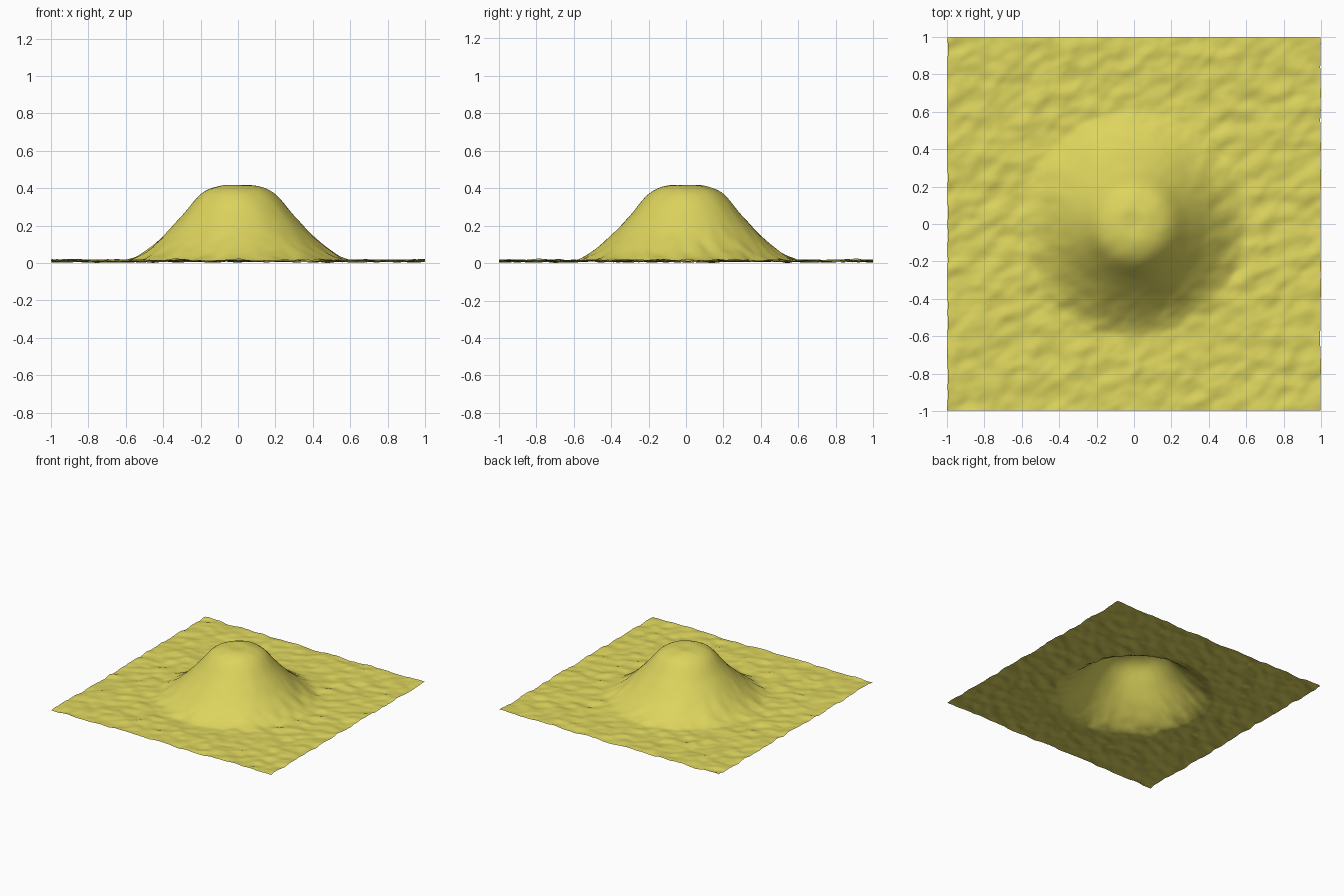
import bpy, bmesh, math
from mathutils import Vector, noise

if "Cube" in bpy.data.objects:
    bpy.data.objects.remove(bpy.data.objects["Cube"])

# Hill profile: height at every 0.1 of radius
PROFILE = [0.400, 0.400, 0.356, 0.241, 0.135, 0.050, 0.0, 0.0, 0.0]
STEPS = 128


def hill_height(r):
    """Smooth curve through the profile points."""
    t = r / 0.1
    i = int(t)
    if i >= len(PROFILE) - 2:
        return 0.0
    t -= i
    a, b, c, d = PROFILE[abs(i - 1)], PROFILE[i], PROFILE[i + 1], PROFILE[i + 2]
    h = 0.5 * (2 * b + (c - a) * t + (2 * a - 5 * b + 4 * c - d) * t * t
               + (3 * b - a - 3 * c + d) * t ** 3)
    return max(h, 0.0)


def ripple(x, y, seed):
    """Fine bumps, slightly stretched along a diagonal."""
    u, v = (x + 0.6 * y) * 8, (y - 0.6 * x) * 12
    return noise.noise(Vector((u, v, seed))) + 0.3 * noise.noise(Vector((2 * u, 2 * v, seed + 9)))


# Ground sheet with a flat-topped hill in the middle
bm = bmesh.new()
bmesh.ops.create_grid(bm, x_segments=STEPS, y_segments=STEPS, size=0.997)
for v in bm.verts:
    x, y = v.co.x, v.co.y
    h = hill_height(math.hypot(x, y))
    rough = 1 - 0.7 * min(h / 0.2, 1)
    v.co.z = 0.016 + h + max(-0.016, min(0.016, 0.012 * ripple(x, y, 2.5) * rough))
    v.co.x += 0.004 * max(-0.75, min(0.75, ripple(x, y, 31.5))) * rough
lowest = min(v.co.z for v in bm.verts)
for v in bm.verts:
    v.co.z -= lowest
mesh = bpy.data.meshes.new("hill_terrain")
bm.to_mesh(mesh)
bm.free()
for p in mesh.polygons:
    p.use_smooth = True

# Yellow sand colour
sand = bpy.data.materials.new("yellow_sand")
sand.diffuse_color = (0.72, 0.66, 0.11, 1)
sand.use_nodes = True
sand.node_tree.nodes["Principled BSDF"].inputs["Base Color"].default_value = sand.diffuse_color
mesh.materials.append(sand)

terrain = bpy.data.objects.new("hill_terrain", mesh)
bpy.context.collection.objects.link(terrain)
